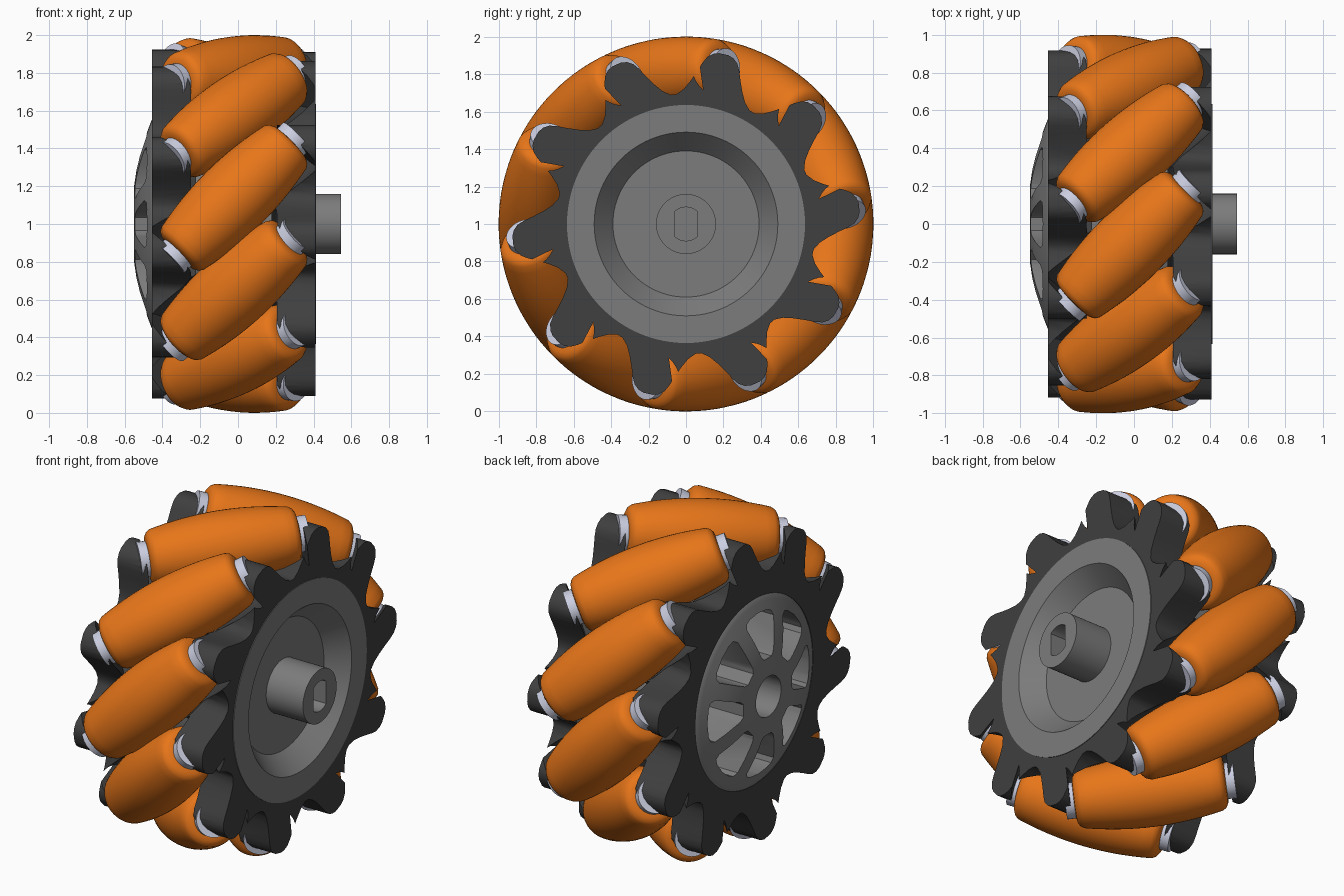
import bpy, bmesh, math
from mathutils import Matrix, Vector

if "Cube" in bpy.data.objects:
    bpy.data.objects.remove(bpy.data.objects["Cube"])

CX, PHASE, TILT_END, COUNT = -0.022, 26.0, 20.5, 10


def material(name, rgb):
    m = bpy.data.materials.new(name)
    m.diffuse_color = (*rgb, 1)
    m.use_nodes = True
    m.node_tree.nodes["Principled BSDF"].inputs["Base Color"].default_value = m.diffuse_color
    return m


ORANGE = material("orange_rubber", (0.8, 0.18, 0.01))
DARK = material("dark_plastic", (0.05, 0.05, 0.05))
GREY = material("hub_grey", (0.2, 0.2, 0.2))
SILVER = material("silver", (0.6, 0.62, 0.75))


def make_object(name, bm, mat=None, matrix=Matrix()):
    bmesh.ops.remove_doubles(bm, verts=bm.verts, dist=1e-5)
    bmesh.ops.recalc_face_normals(bm, faces=bm.faces)
    mesh = bpy.data.meshes.new(name)
    bm.to_mesh(mesh)
    bm.free()
    ob = bpy.data.objects.new(name, mesh)
    bpy.context.collection.objects.link(ob)
    ob.matrix_world = matrix
    if mat:
        mesh.materials.append(mat)
    return ob


def activate(ob):
    bpy.ops.object.select_all(action='DESELECT')
    ob.select_set(True)
    bpy.context.view_layer.objects.active = ob


def smooth(ob, angle=30):
    activate(ob)
    bpy.ops.object.shade_smooth_by_angle(angle=math.radians(angle))


def lathe(name, profile, sides, mat=None, matrix=Matrix()):
    """Revolve (x, radius) points about the x axis."""
    bm = bmesh.new()
    rings = [[bm.verts.new((x, r * math.cos(a), r * math.sin(a)))
              for a in (2 * math.pi * k / sides for k in range(sides))]
             for x, r in profile]
    for a, b in zip(rings, rings[1:]):
        for k in range(sides):
            n = (k + 1) % sides
            bm.faces.new((a[k], a[n], b[n], b[k]))
    return make_object(name, bm, mat, matrix)


def prism(name, outline, x0, x1, matrix=Matrix()):
    """Extrude a (y, z) outline along x."""
    bm = bmesh.new()
    face = bm.faces.new([bm.verts.new((x0, y, z)) for y, z in outline])
    ext = bmesh.ops.extrude_face_region(bm, geom=[face])
    verts = [v for v in ext["geom"] if isinstance(v, bmesh.types.BMVert)]
    bmesh.ops.translate(bm, verts=verts, vec=(x1 - x0, 0, 0))
    return make_object(name, bm, None, matrix)


def cut(ob, cutters):
    activate(ob)
    for c in cutters:
        mod = ob.modifiers.new("cut", 'BOOLEAN')
        mod.operation, mod.solver, mod.object = 'DIFFERENCE', 'EXACT', c
        bpy.ops.object.modifier_apply(modifier=mod.name)


def remove(obs):
    for o in obs:
        bpy.data.objects.remove(o)


def roller_matrix(k):
    t = math.radians(PHASE + 360 / COUNT * k)
    radial = Vector((0, math.cos(t), math.sin(t)))
    axis = Vector((1, math.sin(t), -math.cos(t))).normalized()
    m = Matrix((axis, radial, axis.cross(radial))).transposed().to_4x4()
    m.translation = Vector((CX, 0, 1)) + radial * 0.8
    return m


# Barrel profile that keeps the roller on the unit wheel circle
barrel = []
for i in range(17):
    s = -0.35 + 0.7 * i / 16
    d = math.sqrt(0.64 + s * s / 2)
    slope = -s / (2 * d)
    barrel.append((s - (1 - d) * slope, (1 - d) * math.sqrt(1 - slope ** 2)))
tip = [(0.404, 0.146), (0.416, 0.125), (0.42, 0.1), (0.42, 0)]
barrel = [(-x, r) for x, r in reversed(tip)] + barrel + tip

# Rollers, axle pins and clearance cutters
cutters = []
for k in range(COUNT):
    m = roller_matrix(k)
    smooth(lathe(f"roller_{k}", barrel, 48, ORANGE, m), 40)
    smooth(lathe(f"roller_axle_{k}", [(-.47, 0), (-.47, .1), (.47, .1), (.47, 0)],
                 32, SILVER, m))
    cutters.append(lathe("clearance_cutter",
                         [(-.44, 0), (-.44, .2), (.44, .2), (.44, 0)], 48, None, m))

# Toothed side plates that carry the axles
half = [(0.665, 0.2), (0.70, 0.168), (0.75, 0.142), (0.81, 0.118), (0.86, 0.1),
        (0.895, 0.082), (0.918, 0.055), (0.928, 0.025)]
tooth = [(r, -t) for r, t in half] + [(r, t) for r, t in reversed(half)]
for side, name in ((1, "right_tooth_plate"), (-1, "left_tooth_plate")):
    bm = bmesh.new()
    loops = []
    for k in range(COUNT):
        c = math.radians(PHASE - side * TILT_END + 360 / COUNT * k)
        for r, t in tooth:
            a = c + math.atan2(t, r)
            rad = math.hypot(r, t)
            loops.append([bm.verts.new((side * x, q * math.cos(a), q * math.sin(a)))
                          for x, q in ((0.2, .56), (0.2, rad), (0.432, rad), (0.432, .56))])
    for a, b in zip(loops, loops[1:] + loops[:1]):
        for j in range(4):
            n = (j + 1) % 4
            bm.faces.new((a[j], a[n], b[n], b[j]))
    plate = make_object(name, bm, DARK, Matrix.Translation((CX, 0, 1)))
    cut(plate, cutters)
    smooth(plate)
remove(cutters)

# Hub: domed left side, drum, dished right side and shaft stub
centre = Matrix.Translation((0, 0, 1))
hub = lathe("hub", [(-.55, 0), (-.55, .2), (-.538, .29), (-.52, .37), (-.495, .45),
                    (-.465, .53), (-.455, .555), (-.44, .57), (.36, .57), (.36, .635),
                    (.414, .635), (.414, .49), (.3, .39), (.3, .16), (.545, .16),
                    (.545, 0)], 96, GREY, centre)

# Eight spoke windows, a round bore and a double-flat shaft hole
window = [(.23, -.035), (.25, -.055), (.43, -.125), (.46, -.115), (.475, -.08), (.485, 0)]
window += [(y, -z) for y, z in reversed(window[:-1])]
tools = [prism("window_cutter", window, -0.7, -0.2,
               centre @ Matrix.Rotation(math.pi / 4 * k, 4, 'X')) for k in range(8)]
tools.append(lathe("bore_cutter", [(-.7, 0), (-.7, .12), (-.25, .12), (-.25, 0)], 48,
                   None, centre))
flat = math.acos(0.06 / 0.09)
arc = [flat + (math.pi - 2 * flat) * i / 10 for i in range(11)]
dd = [(.09 * math.cos(a), .09 * math.sin(a)) for a in arc + [a + math.pi for a in arc]]
tools.append(prism("shaft_hole_cutter", dd, 0.1, 0.7, centre))
cut(hub, tools)
remove(tools)
smooth(hub, 25)
